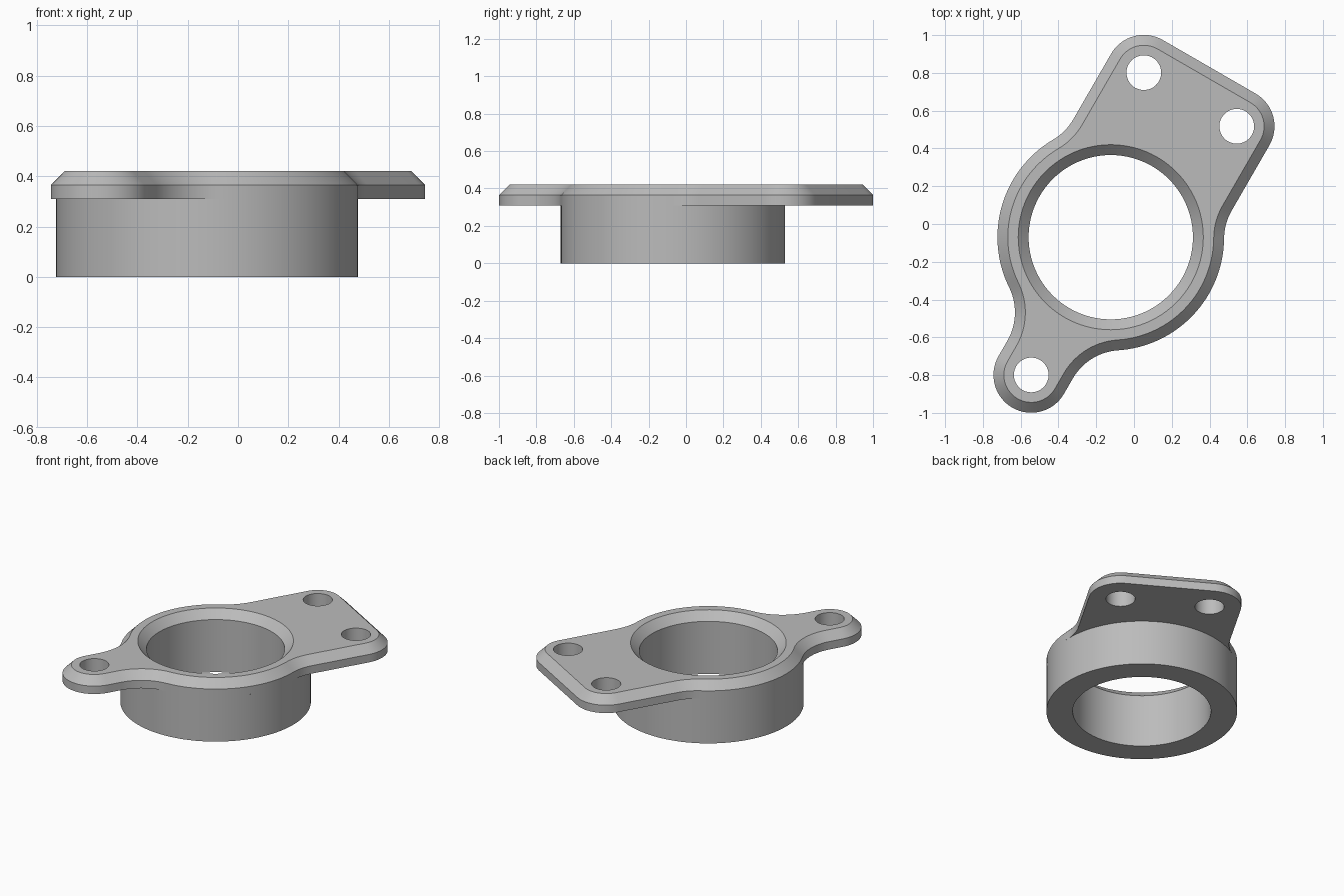
import bpy
import bmesh
from math import atan2, cos, sin, sqrt, pi, radians
from mathutils import Matrix

cube = bpy.data.objects.get("Cube")
if cube:
    bpy.data.objects.remove(cube, do_unlink=True)

# Main dimensions
FLANGE_Z, TOP_Z, CHAMFER = 0.31, 0.42, 0.055
COLLAR_R, BORE_R = 0.6, 0.435
EAR_R, FILLET_R, HOLE_R = 0.2, 0.3, 0.092
EAR_Y, EAR_X = 0.842, 0.284
HOLES = [(EAR_X, EAR_Y), (-EAR_X, EAR_Y), (0, -EAR_Y)]
PLACE = Matrix.Translation((-0.123, -0.07, 0)) @ Matrix.Rotation(radians(-30), 4, 'Z')

grey = bpy.data.materials.new("plain_grey")
grey.use_nodes = True
colour = (0.5, 0.5, 0.5, 1)
grey.diffuse_color = colour
grey.node_tree.nodes["Principled BSDF"].inputs["Base Color"].default_value = colour


def arc(cx, cy, r, a0, a1, n):
    steps = [a0 + (a1 - a0) * i / n for i in range(n + 1)]
    return [(cx + r * cos(a), cy + r * sin(a)) for a in steps]


def circle(cx, cy, r, n):
    return arc(cx, cy, r, 0, 2 * pi, n)[:-1]


def fillet_centre(half_width):
    # Fillet tangent to the collar circle and to a straight side
    x = half_width + FILLET_R
    return x, sqrt((COLLAR_R + FILLET_R) ** 2 - x ** 2)


def outline(inset):
    """Flange outline, counter-clockwise, moved inwards by inset."""
    lx, ly = fillet_centre(EAR_R)
    ux, uy = fillet_centre(EAR_X + EAR_R)
    low, high = atan2(-ly, lx), atan2(uy, ux)
    ear, fil = EAR_R - inset, FILLET_R + inset
    right = arc(0, -EAR_Y, ear, -pi / 2, 0, 16)
    right += arc(lx, -ly, fil, pi, low + pi, 14)
    right += arc(0, 0, COLLAR_R - inset, low, high, 32)[1:]
    right += arc(ux, uy, fil, high + pi, pi, 10)[1:]
    right += arc(EAR_X, EAR_Y, ear, 0, pi / 2, 16)
    return right + [(-x, y) for x, y in reversed(right[1:])]


def ring(bm, points, z):
    return [bm.verts.new((x, y, z)) for x, y in points]


def wall(bm, lower, upper):
    """Quads between two loops, facing out for counter-clockwise loops."""
    n = len(lower)
    for i in range(n):
        j = (i + 1) % n
        bm.faces.new((lower[i], lower[j], upper[j], upper[i]))


def cap(bm, loops, up):
    """Flat face between an outer loop and the holes inside it."""
    edges = []
    for loop in loops:
        for i, v in enumerate(loop):
            pair = (v, loop[(i + 1) % len(loop)])
            edges.append(bm.edges.get(pair) or bm.edges.new(pair))
    made = bmesh.ops.triangle_fill(bm, edges=edges, use_beauty=True)
    for f in made["geom"]:
        if isinstance(f, bmesh.types.BMFace):
            f.normal_update()
            if (f.normal.z > 0) != up:
                f.normal_flip()


def finish(bm, name):
    bm.transform(PLACE)
    mesh = bpy.data.meshes.new(name)
    bm.to_mesh(mesh)
    bm.free()
    mesh.materials.append(grey)
    obj = bpy.data.objects.new(name, mesh)
    bpy.context.collection.objects.link(obj)
    bpy.ops.object.select_all(action='DESELECT')
    obj.select_set(True)
    bpy.context.view_layer.objects.active = obj
    bpy.ops.object.shade_smooth_by_angle(angle=radians(30))


# Mounting flange: chamfered outline, three bolt holes, open over the collar
bm = bmesh.new()
base = ring(bm, outline(0), FLANGE_Z)
edge = ring(bm, outline(0), TOP_Z - CHAMFER)
rim = ring(bm, outline(CHAMFER), TOP_Z)
wall(bm, base, edge)
wall(bm, edge, rim)
tops = [rim, ring(bm, circle(0, 0, BORE_R + CHAMFER, 96), TOP_Z)]
bottoms = [base, ring(bm, circle(0, 0, BORE_R + CHAMFER, 96), FLANGE_Z)]
for x, y in HOLES:
    points = circle(x, y, HOLE_R, 40)
    bottoms.append(ring(bm, points, FLANGE_Z))
    tops.append(ring(bm, points, TOP_Z))
    wall(bm, tops[-1], bottoms[-1])
cap(bm, tops, True)
cap(bm, bottoms, False)
finish(bm, "mounting_flange")

# Collar: outer wall, bottom ring, bore and chamfered bore mouth
bm = bmesh.new()
profile = [(BORE_R + CHAMFER, TOP_Z), (BORE_R, TOP_Z - CHAMFER),
           (BORE_R, 0), (COLLAR_R, 0), (COLLAR_R, FLANGE_Z)]
rings = [ring(bm, circle(0, 0, r, 96), z) for r, z in profile]
for a, b in zip(rings, rings[1:]):
    wall(bm, a, b)
finish(bm, "collar")
